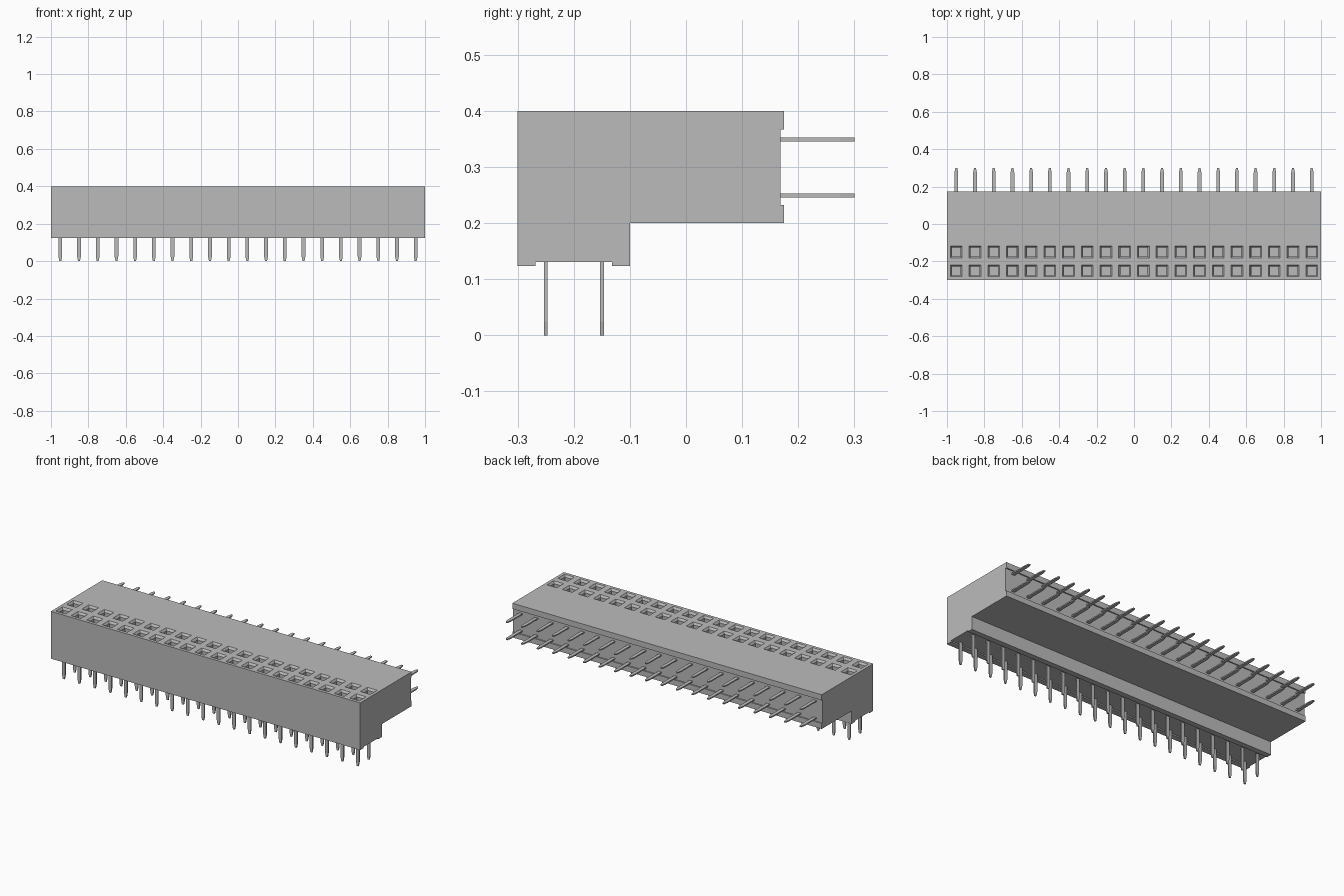
import bpy
import bmesh
from mathutils import Matrix, Vector

cube = bpy.data.objects.get("Cube")
if cube:
    bpy.data.objects.remove(cube, do_unlink=True)

COUNT, PITCH = 20, 0.1

grey = bpy.data.materials.new("plain grey")
colour = (0.5, 0.5, 0.5, 1)
grey.diffuse_color = colour
grey.use_nodes = True
grey.node_tree.nodes["Principled BSDF"].inputs["Base Color"].default_value = colour


def add_object(name, bm):
    bmesh.ops.recalc_face_normals(bm, faces=bm.faces)
    mesh = bpy.data.meshes.new(name)
    bm.to_mesh(mesh)
    bm.free()
    mesh.materials.append(grey)
    obj = bpy.data.objects.new(name, mesh)
    bpy.context.collection.objects.link(obj)
    return obj


def extrude_profile(bm, points, vector):
    face = bm.faces.new([bm.verts.new(p) for p in points])
    extruded = bmesh.ops.extrude_face_region(bm, geom=[face], use_keep_orig=True)
    verts = [g for g in extruded["geom"] if isinstance(g, bmesh.types.BMVert)]
    bmesh.ops.translate(bm, verts=verts, vec=vector)
    bmesh.ops.recalc_face_normals(bm, faces=bm.faces)


def top_faces(bm):
    return [f for f in bm.faces if f.normal.z > 0.9 and f.calc_center_median().z > 0.39]


def cut_top(bm, co, normal):
    faces = top_faces(bm)
    geom = set(faces)
    for f in faces:
        geom.update(f.edges)
        geom.update(f.verts)
    bmesh.ops.bisect_plane(bm, geom=list(geom), plane_co=co, plane_no=normal)


# Housing: L-shaped section with shallow recesses around both pin fields
section = [(-0.3, 0.124), (-0.268, 0.124), (-0.268, 0.131), (-0.132, 0.131),
           (-0.132, 0.124), (-0.1, 0.124), (-0.1, 0.2), (0.175, 0.2),
           (0.175, 0.232), (0.168, 0.232), (0.168, 0.367), (0.175, 0.367),
           (0.175, 0.4), (-0.3, 0.4)]
bm = bmesh.new()
extrude_profile(bm, [(-1, y, z) for y, z in section], Vector((2, 0, 0)))

# Sockets: divide the top into cells, then sink a funnel and a hole in each
for y in (-0.1, -0.2):
    cut_top(bm, (0, y, 0.4), (0, 1, 0))
for i in range(1, COUNT):
    cut_top(bm, (-1 + PITCH * i, 0, 0.4), (1, 0, 0))
cells = [f for f in top_faces(bm) if f.calc_center_median().y < -0.1]
for thickness, depth in ((0.026, 0), (0.012, -0.012), (0.0001, -0.1)):
    bmesh.ops.inset_individual(bm, faces=cells, thickness=thickness, depth=depth)
add_object("housing", bm)


# Pins: flat blades with a tapered tip, pointing along -z before placement
def pin_row(name, place):
    outline = [(-0.01, 0.132), (-0.01, 0.025), (-0.005, 0),
               (0.005, 0), (0.01, 0.025), (0.01, 0.132)]
    bm = bmesh.new()
    for i in range(COUNT):
        x = -1 + PITCH * (i + 0.5)
        extrude_profile(bm, [(x + dx, -0.0035, z) for dx, z in outline],
                        Vector((0, 0.007, 0)))
    bmesh.ops.transform(bm, matrix=place, verts=bm.verts)
    add_object(name, bm)


for name, y in (("front_bottom_pins", -0.25), ("rear_bottom_pins", -0.15)):
    pin_row(name, Matrix.Translation((0, y, 0)))
turn = Matrix.Rotation(1.5707963, 4, "X")
for name, z in (("lower_back_pins", 0.249), ("upper_back_pins", 0.349)):
    pin_row(name, Matrix.Translation((0, 0.3, z)) @ turn)
